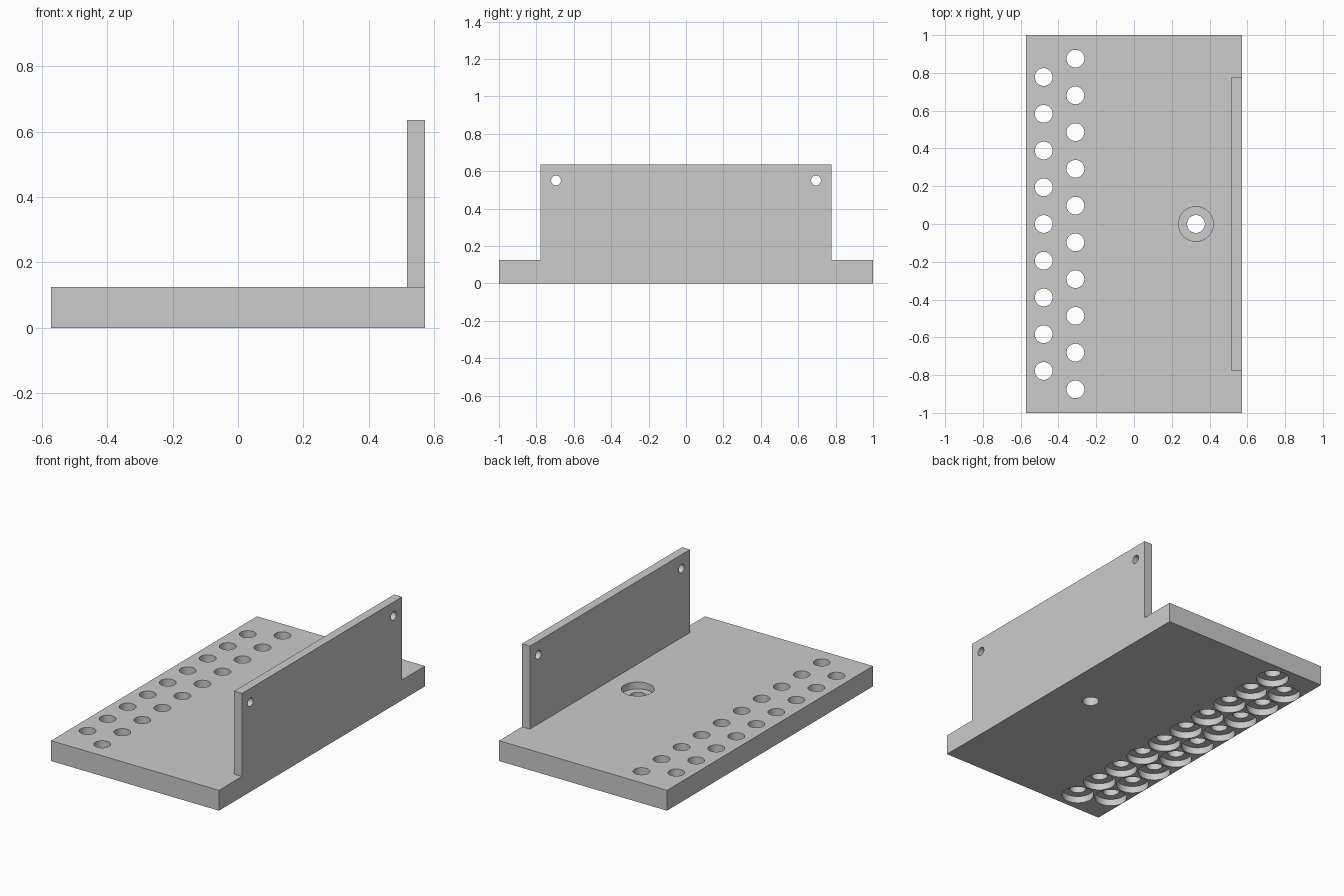
import bpy
import bmesh
from math import radians
from mathutils import Matrix, Vector

default = bpy.data.objects.get("Cube")
if default:
    bpy.data.objects.remove(default, do_unlink=True)

# Main sizes
HALF_X, HALF_Y = 0.571, 1.0
THICK, HEIGHT = 0.125, 0.635
FLANGE_X, FLANGE_Y = 0.517, 0.777
PITCH = 0.1945
BORE_R, SINK_R, SINK_DEPTH = 0.047, 0.092, 0.042
OVER = 0.05

grey = bpy.data.materials.new("plain grey")
grey.use_nodes = True
colour = (0.6, 0.6, 0.6, 1)
grey.diffuse_color = colour
grey.node_tree.nodes["Principled BSDF"].inputs["Base Color"].default_value = colour


def make_object(name, bm):
    mesh = bpy.data.meshes.new(name)
    bmesh.ops.recalc_face_normals(bm, faces=bm.faces)
    bm.to_mesh(mesh)
    bm.free()
    mesh.materials.append(grey)
    obj = bpy.data.objects.new(name, mesh)
    bpy.context.collection.objects.link(obj)
    return obj


def box(name, low, high):
    bm = bmesh.new()
    low, high = Vector(low), Vector(high)
    size = Matrix.Diagonal((*(high - low), 1))
    bmesh.ops.create_cube(bm, size=1, matrix=Matrix.Translation((low + high) / 2) @ size)
    return make_object(name, bm)


def stepped_pin(profile, matrix, sides=48):
    """Turn a (radius, height) profile around its axis into a closed solid."""
    bm = bmesh.new()
    points = [(0, profile[0][1])] + profile + [(0, profile[-1][1])]
    verts = [bm.verts.new((r, 0, z)) for r, z in points]
    edges = [bm.edges.new(pair) for pair in zip(verts, verts[1:])]
    bmesh.ops.spin(bm, geom=verts + edges, cent=(0, 0, 0), axis=(0, 0, 1),
                   angle=radians(360), steps=sides, use_duplicate=False)
    bmesh.ops.remove_doubles(bm, verts=bm.verts[:], dist=1e-5)
    bmesh.ops.transform(bm, matrix=matrix, verts=bm.verts[:])
    return make_object("hole_cutter", bm)


def combine(target, tool, operation):
    tool.hide_render = True
    mod = target.modifiers.new(operation.lower(), 'BOOLEAN')
    mod.operation, mod.solver, mod.object = operation, 'EXACT', tool
    bpy.context.view_layer.objects.active = target
    bpy.ops.object.modifier_apply(modifier=mod.name)
    bpy.data.objects.remove(tool, do_unlink=True)


# Base plate with the upright flange, flush on the outer side
bracket = box("flanged_base_plate", (-HALF_X, -HALF_Y, 0), (HALF_X, HALF_Y, THICK))
flange = box("upright_flange", (FLANGE_X, -FLANGE_Y, 0), (HALF_X, FLANGE_Y, HEIGHT))
combine(bracket, flange, 'UNION')

# Two staggered rows of holes, counterbored from below
below = [(SINK_R, -OVER), (SINK_R, SINK_DEPTH), (BORE_R, SINK_DEPTH), (BORE_R, THICK + OVER)]
above = [(BORE_R, -OVER), (BORE_R, THICK - SINK_DEPTH),
         (SINK_R, THICK - SINK_DEPTH), (SINK_R, THICK + OVER)]
pins = []
for x, count in ((-0.478, 9), (-0.31, 10)):
    for i in range(count):
        y = (i - (count - 1) / 2) * PITCH
        pins.append((below, Matrix.Translation((x, y, 0))))

# Single hole counterbored from above
pins.append((above, Matrix.Translation((0.328, 0, 0))))

# Small holes in the upper corners of the flange
small = [(0.026, -OVER), (0.026, HALF_X - FLANGE_X + OVER)]
for side in (-1, 1):
    place = Matrix.Translation((FLANGE_X, side * 0.695, 0.55))
    pins.append((small, place @ Matrix.Rotation(radians(90), 4, 'Y')))

for profile, matrix in pins:
    combine(bracket, stepped_pin(profile, matrix), 'DIFFERENCE')

# Smooth hole walls, crisp plate edges
bpy.ops.object.select_all(action='DESELECT')
bracket.select_set(True)
bpy.context.view_layer.objects.active = bracket
bpy.ops.object.shade_smooth_by_angle(angle=radians(30))
